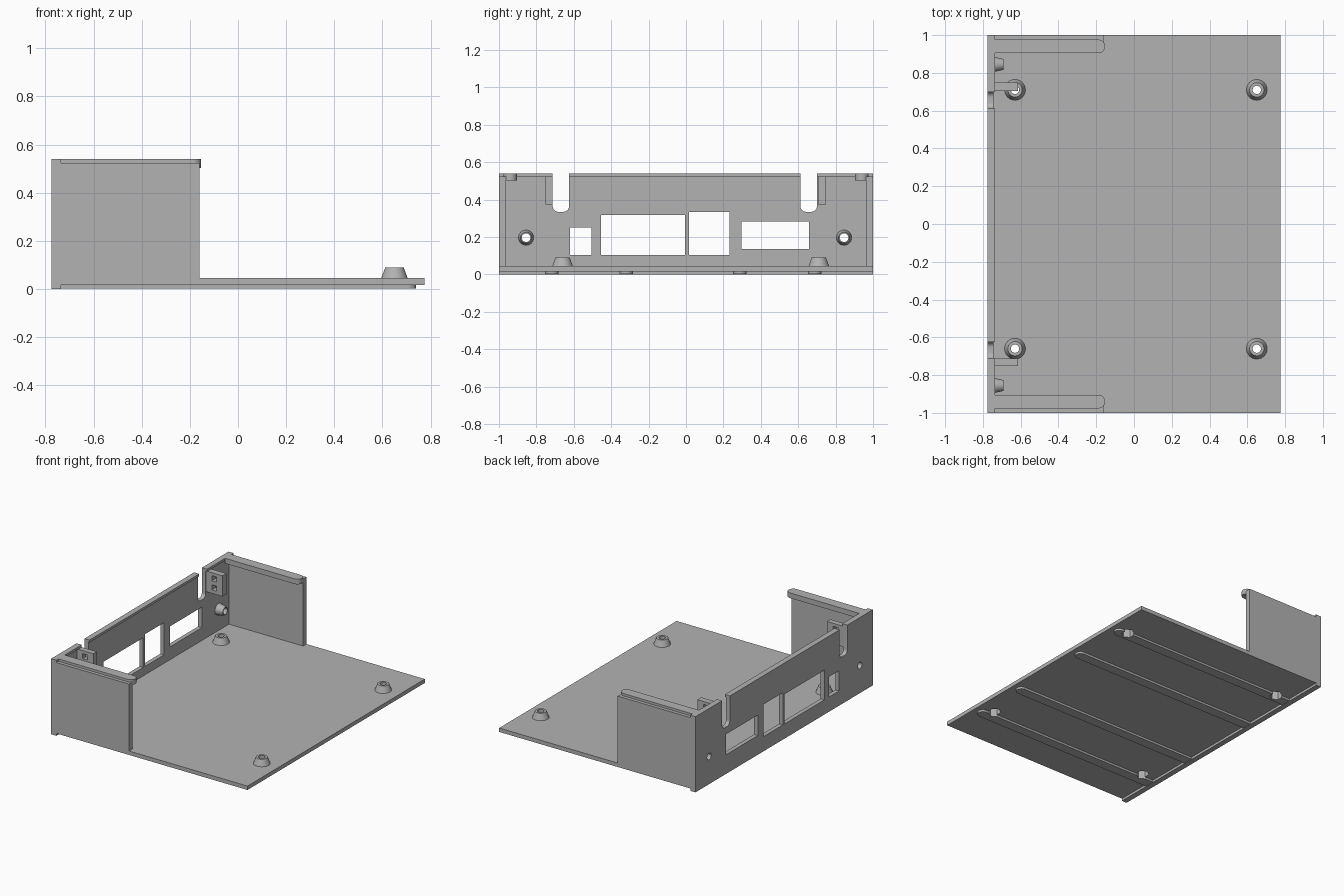
import bpy, bmesh
from math import pi, cos, sin
from mathutils import Matrix, Vector

if "Cube" in bpy.data.objects:
    bpy.data.objects.remove(bpy.data.objects["Cube"], do_unlink=True)

grey = bpy.data.materials.new("plain_grey")
grey.use_nodes = True
GREY = (0.45, 0.45, 0.45, 1)
grey.diffuse_color = GREY
grey.node_tree.nodes["Principled BSDF"].inputs["Base Color"].default_value = GREY


def finish(name, bm):
    bmesh.ops.recalc_face_normals(bm, faces=bm.faces)
    mesh = bpy.data.meshes.new(name)
    bm.to_mesh(mesh)
    bm.free()
    mesh.materials.append(grey)
    ob = bpy.data.objects.new(name, mesh)
    bpy.context.scene.collection.objects.link(ob)
    return ob


def box(name, x, y, z):
    """Box between pairs of limits."""
    bm = bmesh.new()
    bmesh.ops.create_cube(bm, size=1)
    for v in bm.verts:
        v.co = Vector([r[0] if c < 0 else r[1] for c, r in zip(v.co, (x, y, z))])
    return finish(name, bm)


def cone(name, base, r1, r2, length, axis="Z", sides=32):
    """Cone or cylinder growing from its base centre along an axis."""
    bm = bmesh.new()
    bmesh.ops.create_cone(bm, cap_ends=True, segments=sides, radius1=r1, radius2=r2, depth=length)
    bmesh.ops.translate(bm, verts=bm.verts, vec=(0, 0, length / 2))
    if axis == "X":
        bm.transform(Matrix.Rotation(pi / 2, 4, "Y"))
    bm.transform(Matrix.Translation(base))
    return finish(name, bm)


def rail(name, x0, x1, y, r, z0, z1):
    """Flat bar along x with a round front end."""
    pts = [(x0, y - r), *((x1 - r + r * cos(a), y + r * sin(a))
           for a in (pi * (i / 16 - 0.5) for i in range(17))), (x0, y + r)]
    bm = bmesh.new()
    face = bm.faces.new([bm.verts.new((px, py, z0)) for px, py in pts])
    new = bmesh.ops.extrude_face_region(bm, geom=[face])["geom"]
    bmesh.ops.translate(bm, vec=(0, 0, z1 - z0),
                        verts=[g for g in new if isinstance(g, bmesh.types.BMVert)])
    return finish(name, bm)


def select_only(ob):
    bpy.ops.object.select_all(action="DESELECT")
    ob.select_set(True)
    bpy.context.view_layer.objects.active = ob


def cut(ob, cutters):
    select_only(ob)
    for c in cutters:
        mod = ob.modifiers.new("cut", "BOOLEAN")
        mod.operation, mod.solver, mod.object = "DIFFERENCE", "EXACT", c
        bpy.ops.object.modifier_apply(modifier=mod.name)


def discard(cutters):
    for c in cutters:
        bpy.data.objects.remove(c, do_unlink=True)


BACK, INNER, LIP = -0.775, -0.745, -0.735
TOP, FLOOR, UNDER = 0.54, 0.045, 0.017
parts = []

# Floor plate, sliding ribs underneath
floor = box("floor_plate", (INNER, 0.775), (-1, 1), (UNDER, FLOOR))
ribs = [rail(f"bottom_rib_{i}", LIP, 0.74, y, 0.036, 0.002, UNDER + 0.005)
        for i, y in enumerate((-0.717, -0.32, 0.288, 0.688))]

# Mounting posts with nut pockets below
posts = [(x, y) for x in (-0.63, 0.65) for y in (-0.66, 0.71)]
bosses = [cone(f"mounting_post_{i}", (x, y, FLOOR - 0.005), 0.057, 0.038, 0.05)
          for i, (x, y) in enumerate(posts)]
for i, (x, y) in enumerate(posts):
    cutters = [cone("hole_cutter", (x, y, -0.1), 0.022, 0.022, 0.3),
               cone("nut_cutter", (x, y, -0.1), 0.042, 0.042, 0.16, sides=6)]
    for ob in [floor, bosses[i]] + [r for r, ry in zip(ribs, (-0.717, -0.32, 0.288, 0.688))
                                    if abs(ry - y) < 0.1]:
        cut(ob, cutters)
    discard(cutters)
parts += [floor] + ribs + bosses

# Connector panel with top and bottom lips
panel = box("connector_panel", (BACK, INNER), (-1, 1), (0, TOP))
top_lip = box("panel_top_lip", (INNER, LIP), (-1, 1), (0.523, TOP))
bottom_lip = box("panel_bottom_lip", (INNER, LIP), (-1, 1), (0, UNDER))
X = (-0.9, -0.6)
cutters = [box("window_cutter", X, y, z) for y, z in (
    ((-0.62, -0.505), (0.105, 0.25)), ((-0.455, -0.005), (0.105, 0.317)),
    ((0.015, 0.232), (0.105, 0.335)), ((0.297, 0.657), (0.137, 0.283)))]

# Round-bottomed cable slots
slots = []
for y0, y1 in ((-0.713, -0.625), (0.612, 0.7)):
    slot = box("slot_cutter", X, (y0, y1), (0.335, 0.7))
    bm = bmesh.new()
    bm.from_mesh(slot.data)
    low = [e for e in bm.edges if all(v.co.z < 0.4 for v in e.verts)
           and abs(e.verts[0].co.x - e.verts[1].co.x) > 0.1]
    bmesh.ops.bevel(bm, geom=low, offset=0.03, segments=6, profile=0.5, affect="EDGES")
    bm.to_mesh(slot.data)
    bm.free()
    slots.append(slot)

# Screw bosses on the panel
screws = [cone("screw_cutter", (-0.9, y, 0.197), 0.023, 0.023, 0.3, "X") for y in (-0.855, 0.845)]
for side, y, screw in zip(("right", "left"), (-0.855, 0.845), screws):
    boss = cone(f"screw_boss_{side}", (INNER - 0.005, y, 0.197), 0.042, 0.029, 0.058, "X")
    cut(boss, [screw])
    parts.append(boss)
cut(panel, cutters + slots + screws)
cut(top_lip, slots)
discard(cutters + slots + screws)
parts += [panel, top_lip, bottom_lip]

# Cable tie tabs, each with two square holes
for side, y in (("right", (-0.752, -0.713)), ("left", (0.705, 0.748))):
    tab = box(f"tie_tab_{side}", (INNER, -0.615), y, (0.375, 0.523))
    holes = [box("tie_cutter", (-0.7, -0.662), (y[0] - 0.1, y[1] + 0.1), (z, z + 0.036))
             for z in (0.4, 0.465)]
    cut(tab, holes)
    discard(holes)
    parts.append(tab)

# Short side walls with sliding rails along their tops
for side, s in (("right", -1), ("left", 1)):
    parts.append(box(f"side_wall_{side}", (INNER, -0.16), sorted((s, s * 0.962)), (UNDER, 0.523)))
    parts.append(rail(f"top_rail_{side}", LIP, -0.153, s * 0.94, 0.036, 0.503, TOP))

for ob in parts:
    select_only(ob)
    bpy.ops.object.shade_smooth_by_angle(angle=0.6)
